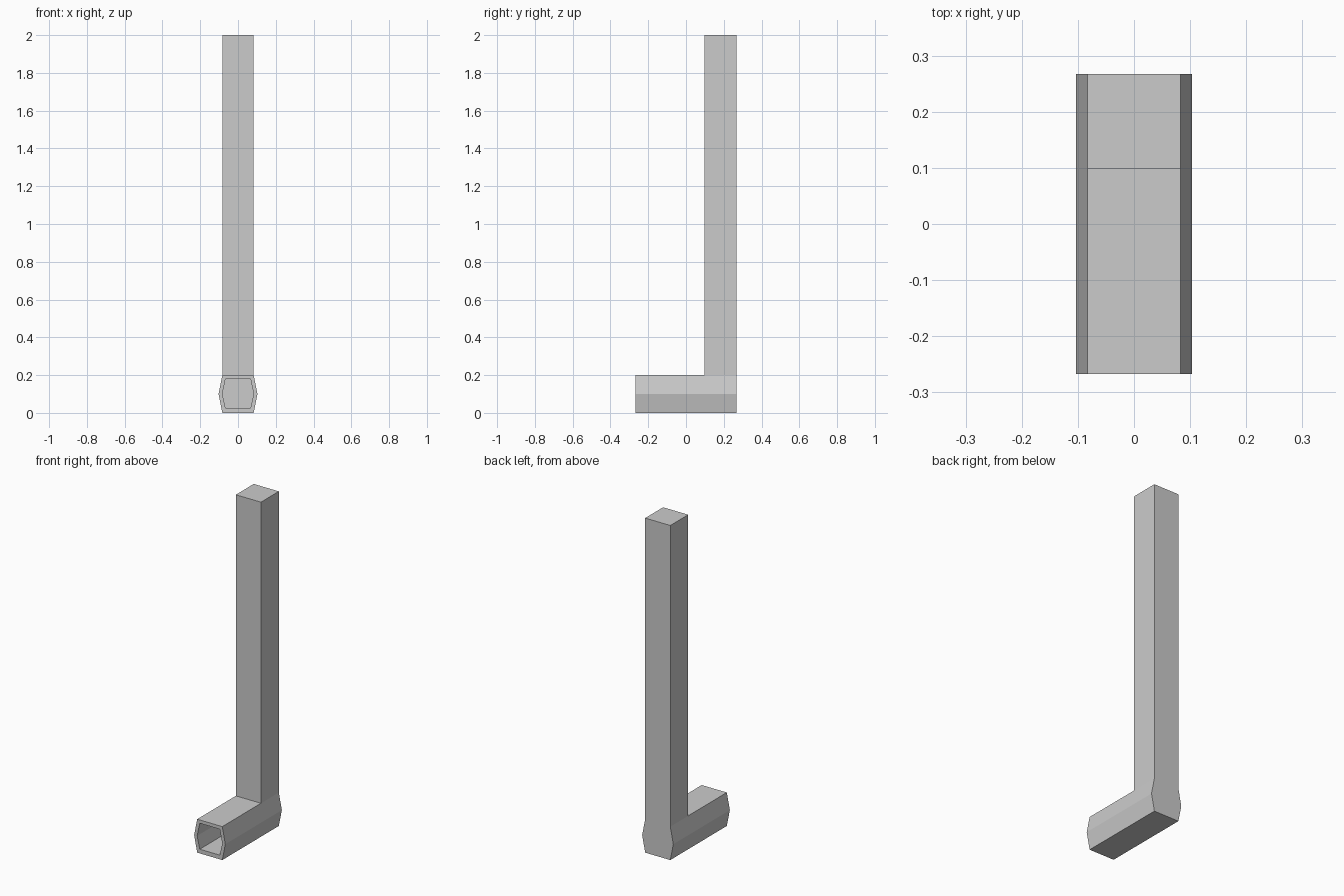
import bpy, bmesh

if "Cube" in bpy.data.objects:
    bpy.data.objects.remove(bpy.data.objects["Cube"])

FRONT, POST, BACK = -0.267, 0.098, 0.267   # key y positions


def hex_ring(bm, y, flat, bulge, low, high):
    """Six-sided section: flat top and bottom, sides bulging at mid height."""
    mid = 0.1
    pts = [(flat, low), (bulge, mid), (flat, high),
           (-flat, high), (-bulge, mid), (-flat, low)]
    return [bm.verts.new((x, y, z)) for x, z in pts]


bm = bmesh.new()
outer = (0.083, 0.103, 0.0, 0.2)
inner = (0.066, 0.083, 0.025, 0.18)

# Rings run from the bottom of the bore, out round the rim, to the back
rings = [hex_ring(bm, POST, *inner), hex_ring(bm, FRONT, *inner),
         hex_ring(bm, FRONT, *outer), hex_ring(bm, POST, *outer),
         hex_ring(bm, BACK, *outer)]
top_back = None
for n, (a, b) in enumerate(zip(rings, rings[1:])):
    for i in range(6):
        j = (i + 1) % 6
        face = bm.faces.new((a[i], a[j], b[j], b[i]))
        if n == 3 and i == 2:
            top_back = face
bm.faces.new(rings[0])
bm.faces.new(rings[-1])

# Upright post pulled up from the rear of the top face
ext = bmesh.ops.extrude_discrete_faces(bm, faces=[top_back])
post_top = ext["faces"][0]
bmesh.ops.translate(bm, verts=post_top.verts, vec=(0, 0, 1.8))

bmesh.ops.recalc_face_normals(bm, faces=bm.faces)
mesh = bpy.data.meshes.new("elbow_pipe")
bm.to_mesh(mesh)
bm.free()
pipe = bpy.data.objects.new("elbow_pipe", mesh)
bpy.context.collection.objects.link(pipe)
